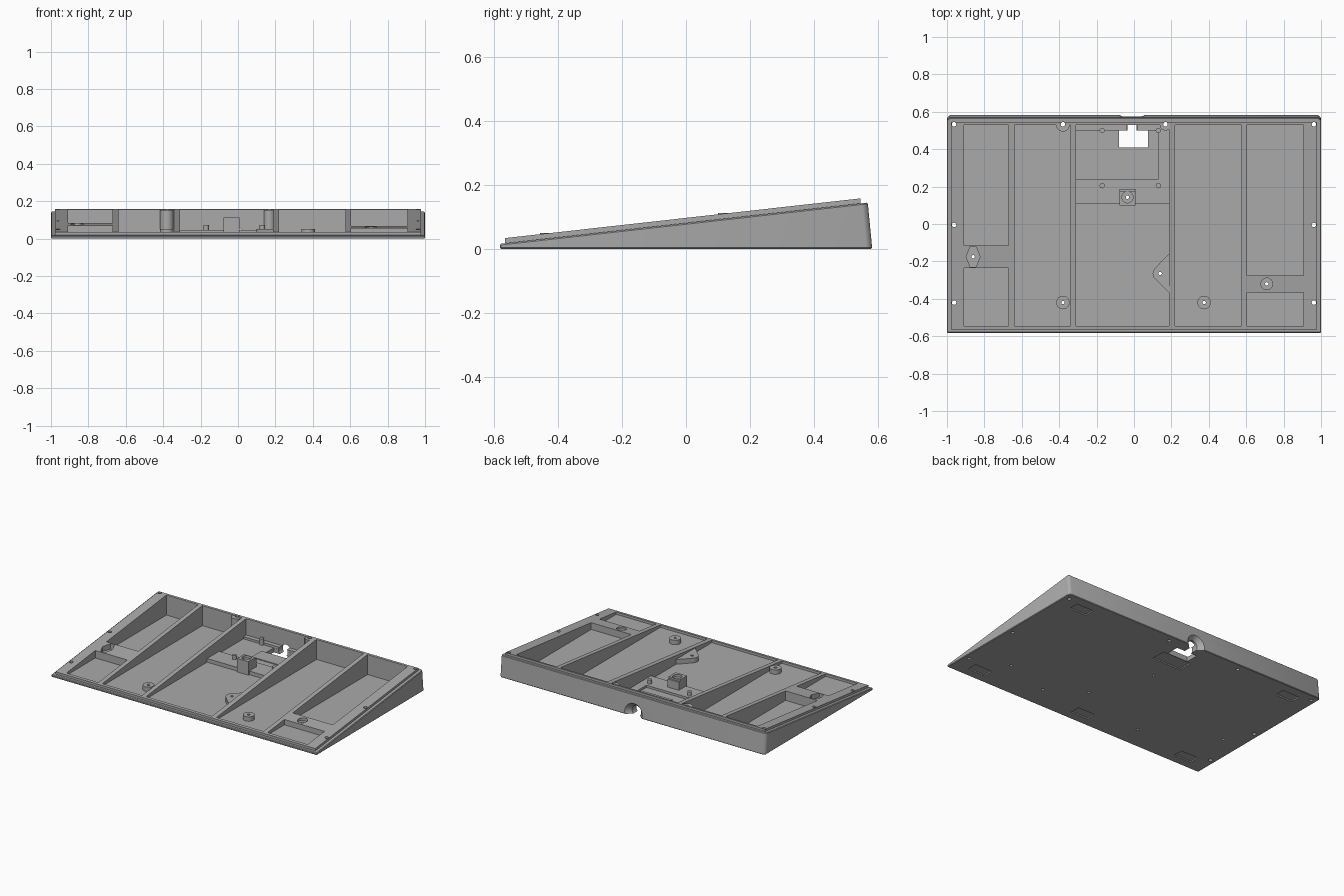
import bpy, bmesh, math
from mathutils import Matrix, Vector

if "Cube" in bpy.data.objects:
    bpy.data.objects.remove(bpy.data.objects["Cube"], do_unlink=True)

grey = bpy.data.materials.new("mid_grey")
grey.use_nodes = True
COLOUR = (0.40, 0.40, 0.40, 1)
grey.diffuse_color = COLOUR
grey.node_tree.nodes["Principled BSDF"].inputs["Base Color"].default_value = COLOUR

FLOOR = 0.02
FRONT, BACK = -0.545, 0.53


def make(name, bm):
    bmesh.ops.recalc_face_normals(bm, faces=bm.faces)
    mesh = bpy.data.meshes.new(name)
    bm.to_mesh(mesh)
    bm.free()
    mesh.materials.append(grey)
    ob = bpy.data.objects.new(name, mesh)
    bpy.context.collection.objects.link(ob)
    return ob


def add_box(bm, x0, x1, y0, y1, z0, z1):
    m = Matrix.Translation(((x0 + x1) / 2, (y0 + y1) / 2, (z0 + z1) / 2))
    bmesh.ops.create_cube(bm, size=1, matrix=m @ Matrix.Diagonal((x1 - x0, y1 - y0, z1 - z0, 1)))


def add_rod(bm, x, y, r, z0, z1, sides=24):
    bmesh.ops.create_cone(bm, cap_ends=True, segments=sides, radius1=r, radius2=r, depth=z1 - z0,
                          matrix=Matrix.Translation((x, y, (z0 + z1) / 2)))


def add_prism(bm, points, offset):
    face = bm.faces.new([bm.verts.new(p) for p in points])
    out = bmesh.ops.extrude_face_region(bm, geom=[face])
    moved = [v for v in out["geom"] if isinstance(v, bmesh.types.BMVert)]
    bmesh.ops.translate(bm, verts=moved, vec=Vector(offset))


def box(name, *size):
    bm = bmesh.new()
    add_box(bm, *size)
    return make(name, bm)


def rod(name, *size):
    bm = bmesh.new()
    add_rod(bm, *size)
    return make(name, bm)


def wedge(name, half, profile, chamfer=False):
    bm = bmesh.new()
    add_prism(bm, [(-half, y, z) for y, z in profile], (2 * half, 0, 0))
    if chamfer:
        rear = [e for e in bm.edges if all(v.co.y > 0.5 for v in e.verts)
                and abs(e.verts[0].co.x - e.verts[1].co.x) < 0.01]
        bmesh.ops.bevel(bm, geom=rear, offset=0.014, segments=1, affect='EDGES')
        bmesh.ops.bevel(bm, geom=bm.edges[:], offset=0.004, segments=1, affect='EDGES')
    return make(name, bm)


def combine(ob, tool, operation='DIFFERENCE', keep=False):
    mod = ob.modifiers.new("combine", 'BOOLEAN')
    mod.operation, mod.object, mod.solver = operation, tool, 'EXACT'
    bpy.context.view_layer.objects.active = ob
    bpy.ops.object.modifier_apply(modifier=mod.name)
    if not keep:
        bpy.data.objects.remove(tool, do_unlink=True)


# Wedge shell with a raised sloping lip
tray = wedge("tray", 1.0, [(-0.582, 0), (-0.582, 0.016), (0.568, 0.145), (0.582, 0)], True)
lip = wedge("lip", 0.978, [(-0.565, 0.008), (-0.565, 0.034), (0.545, 0.158), (0.545, 0.008)])
combine(tray, lip, 'UNION')

# Pockets between the ribs; the outer ones are split by a bridge
pockets = [(-0.91, -0.67, FRONT, -0.235), (-0.91, -0.67, -0.115, BACK),
           (-0.64, -0.34, FRONT, BACK), (-0.31, 0.187, FRONT, BACK), (0.22, 0.575, FRONT, BACK),
           (0.605, 0.907, FRONT, -0.365), (0.605, 0.907, -0.275, BACK)]
bm = bmesh.new()
for p in pockets:
    add_box(bm, *p, FLOOR, 0.4)
combine(tray, make("pocket_cutter", bm))

# Recesses in the two bridges
hexagon = [(-0.875, -0.12), (-0.845, -0.12), (-0.823, -0.175), (-0.845, -0.23),
           (-0.875, -0.23), (-0.897, -0.175)]
bm = bmesh.new()
add_prism(bm, [(x, y, 0.045) for x, y in hexagon], (0, 0, 0.3))
add_rod(bm, 0.71, -0.32, 0.031, 0.045, 0.3)
combine(tray, make("bridge_cutter", bm))

# Foot recesses and slot under the base
bm = bmesh.new()
for x, y in [(-0.82, 0.48), (0.82, 0.48), (-0.82, -0.485), (0.82, -0.485), (0, -0.485)]:
    add_box(bm, x - 0.065, x + 0.065, y - 0.035, y + 0.035, -0.1, 0.008)
add_box(bm, -0.11, 0.105, 0.305, 0.405, -0.1, 0.008)
combine(tray, make("foot_cutter", bm))

# Raised deck around the circuit board bay
deck = box("board_deck", -0.312, 0.189, 0.11, 0.532, 0.012, 0.045)
combine(deck, box("bay_cutter", -0.4, 0.13, 0.24, 0.5, 0.03, 0.2))
slot_cover = box("slot_cover", -0.11, 0.105, 0.305, 0.409, 0.015, 0.036)
parts = [tray, deck]

# Cable opening through the floor, and flared mouth in the rear wall
opening = box("opening_cutter", -0.08, 0.075, 0.41, 0.499, -0.1, 0.2)
for i, ob in enumerate(parts):
    combine(ob, opening, keep=i == 0)
turn = Matrix.Rotation(math.radians(-90), 4, 'X')
for name, r1, r2, y, depth in [("tunnel_cutter", 0.035, 0.035, 0.53, 0.16),
                               ("flare_cutter", 0.03, 0.075, 0.565, 0.05)]:
    bm = bmesh.new()
    bmesh.ops.create_cone(bm, cap_ends=True, segments=32, radius1=r1, radius2=r2, depth=depth,
                          matrix=Matrix.Translation((-0.01, y, 0.025)) @ turn)
    mouth = make(name, bm)
    for i, ob in enumerate(parts):
        combine(ob, mouth, keep=i == 0)

# Screw bosses
for name, x, y, r, top in [("left_front_boss", 0.375, -0.42, 0.036, 0.05),
                           ("right_front_boss", -0.38, -0.42, 0.036, 0.05),
                           ("left_rear_boss", 0.168, 0.53, 0.03, 0.152),
                           ("right_rear_boss", -0.38, 0.53, 0.036, 0.152)]:
    boss = rod(name, x, y, r, 0.01, top)
    if y > 0:
        combine(boss, box("boss_trim", x - 0.1, x + 0.1, 0.544, 0.7, -0.1, 0.3))
    parts.append(boss)

# Rounded tab against the rib
bm = bmesh.new()
arc = [(0.14 + 0.04 * math.cos(a), -0.265 + 0.04 * math.sin(a), 0.01)
       for a in (math.radians(d) for d in range(135, 226, 15))]
add_prism(bm, [(0.19, -0.155, 0.01)] + arc + [(0.19, -0.37, 0.01)], (0, 0, 0.042))
parts.append(make("rib_tab", bm))

# Central pillar with a round seat and a thin rear flange
pillar = box("central_pillar", -0.077, 0.008, 0.1, 0.175, 0.01, 0.112)
combine(pillar, rod("seat_cutter", -0.035, 0.143, 0.03, 0.095, 0.2))
parts.append(pillar)
box("pillar_flange", -0.077, 0.008, 0.175, 0.187, 0.01, 0.1)

# Board pegs
for side, x in (("right", -0.17), ("left", 0.13)):
    for end, y in (("front", 0.205), ("rear", 0.5)):
        rod(f"{side}_{end}_peg", x, y, 0.014, 0.015, 0.072, 16)

# Screw holes through everything
holes = [(s * 0.962, y) for s in (-1, 1) for y in (-0.42, -0.005, 0.533)]
holes += [(-0.38, 0.533), (0.168, 0.533)]
bm = bmesh.new()
for x, y in holes:
    add_rod(bm, x, y, 0.012, -0.1, 0.3, 16)
for x, y in [(-0.38, -0.42), (0.375, -0.42), (-0.86, -0.175), (0.71, -0.32), (-0.035, 0.143), (0.14, -0.265)]:
    add_rod(bm, x, y, 0.009, -0.1, 0.3, 16)
drill = make("hole_cutter", bm)
for ob in parts:
    combine(ob, drill, keep=True)
bpy.data.objects.remove(drill, do_unlink=True)

# Round surfaces shade smoothly, edges stay sharp
for ob in bpy.context.view_layer.objects:
    ob.select_set(ob.type == 'MESH' and grey.name in ob.data.materials)
bpy.context.view_layer.objects.active = tray
bpy.ops.object.shade_smooth_by_angle(angle=math.radians(30))
